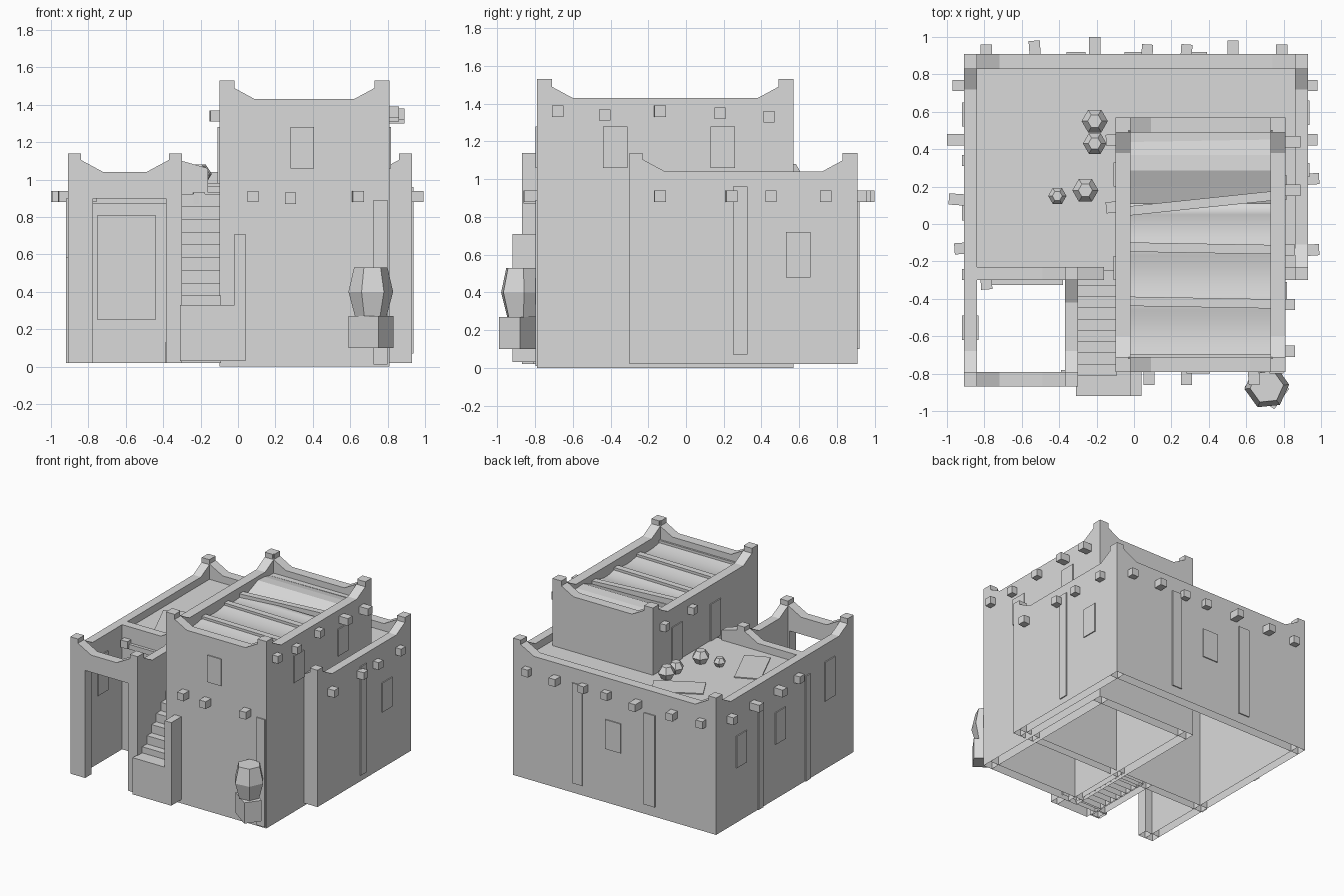
import bpy, bmesh, math, random
from mathutils import Matrix, Vector

if "Cube" in bpy.data.objects:
    bpy.data.objects.remove(bpy.data.objects["Cube"])
random.seed(4)

# The whole model is one plain grey
GREY = bpy.data.materials.new("pale_grey")
GREY.diffuse_color = (0.7, 0.7, 0.7, 1)
GREY.use_nodes = True
GREY.node_tree.nodes["Principled BSDF"].inputs["Base Color"].default_value = GREY.diffuse_color

def finish(name, bm, open_below=False):
    bmesh.ops.recalc_face_normals(bm, faces=bm.faces)
    if open_below:
        low = [f for f in bm.faces if f.normal.z < -.9 and f.calc_center_median().z < .05]
        bmesh.ops.delete(bm, geom=low, context='FACES')
    me = bpy.data.meshes.new(name)
    bm.to_mesh(me)
    bm.free()
    me.materials.append(GREY)
    ob = bpy.data.objects.new(name, me)
    bpy.context.collection.objects.link(ob)
    return ob

def box(name, x, y, z, rot=0.0):
    """Box from ranges, turned about its own vertical axis."""
    bm = bmesh.new()
    size = [r[1] - r[0] for r in (x, y, z)]
    mid = Vector([(r[0] + r[1]) / 2 for r in (x, y, z)])
    mt = Matrix.Translation(mid) @ Matrix.Rotation(math.radians(rot), 4, 'Z') @ Matrix.Diagonal((*size, 1))
    bmesh.ops.create_cube(bm, size=1, matrix=mt)
    return finish(name, bm, True)

def prism(name, prof, c0, c1, axis):
    """Extrude an (along, z) profile across from c0 to c1."""
    bm = bmesh.new()
    def pt(a, c, z):
        return (a, c, z) if axis == 'x' else (c, a, z)
    r0 = [bm.verts.new(pt(a, c0, z)) for a, z in prof]
    r1 = [bm.verts.new(pt(a, c1, z)) for a, z in prof]
    bm.faces.new(r0)
    bm.faces.new(r1[::-1])
    n = len(prof)
    for i in range(n):
        j = (i + 1) % n
        bm.faces.new((r0[i], r1[i], r1[j], r0[j]))
    return finish(name, bm, True)

def wall(name, axis, a0, a1, c0, c1, top, lo=True, hi=True, z0=0.02, hole=None):
    """Wall with raised, sloping corner horns; hole = (start, end, height)."""
    p = [(a0, z0)]
    if hole:
        s, e, h = hole
        p += [(s, z0), (s, h), (e, h), (e, z0)]
    p.append((a1, z0))
    p += [(a1, top + .1), (a1 - .07, top + .1), (a1 - .07, top + .065), (a1 - .19, top)] if hi else [(a1, top)]
    p += [(a0 + .19, top), (a0 + .07, top + .065), (a0 + .07, top + .1), (a0, top + .1)] if lo else [(a0, top)]
    return prism(name, p, c0, c1, axis)

# Main block walls
M = 1.04
F = .98
wall("left_wall", 'y', -.87, .91, -.91, -.84, M)
wall("right_wall", 'y', -.30, .91, .86, .93, M)
wall("back_wall", 'x', -.91, .93, .83, .91, M)
wall("front_inner_wall", 'x', -.91, -.30, -.30, -.23, M, lo=False)
prism("stair_head_wall", [(-.30, .02), (-.10, .02), (-.10, .93), (-.16, .93), (-.16, 1.06), (-.30, 1.10)],
      -.30, -.23, 'x')
wall("front_right_wall", 'x', .74, .93, -.30, -.23, M, lo=False)
box("hidden_partition", (-.1, .8), (-.30, -.23), (.02, .94))
box("main_roof", (-.86, .88), (-.25, .85), (F - .02, F))

# Courtyard walls
wall("courtyard_front_wall", 'x', -.91, -.30, -.87, -.79, M, hole=(-.775, -.385, .90))
wall("stair_side_wall", 'y', -.87, -.23, -.37, -.30, M)

# Tower walls
T = 1.43
for nm, c in (("front", (-.79, -.71)), ("back", (.49, .57))):
    wall("tower_%s_wall" % nm, 'x', -.10, .81, c[0], c[1], T, z0=0)
for nm, c in (("left", (-.10, -.02)), ("right", (.73, .81))):
    wall("tower_%s_wall" % nm, 'y', -.79, .57, c[0], c[1], T, z0=0)

# Stairs
for i in range(9):
    box("stair_step", (-.31, -.09), (-.81 + i * .06, -.26), (.02, .38 + i * .068))
box("stair_base", (-.31, -.02), (-.92, -.78), (.03, .33))
box("stair_post", (-.02, .04), (-.92, -.78), (.03, .71))
box("stair_foot", (-.39, -.31), (-.86, -.78), (.02, .13))

# Tower canopy: lightly sagging canvas, with a raised fold at the back
path = []
for y0, y1 in ((-.72, -.42), (-.42, -.13), (-.13, .11)):
    for s in range(8):
        t = s / 8
        path.append((y0 + (y1 - y0) * t, 1.365 - .02 * math.sin(math.pi * t)))
path += [(.11, 1.33), (.20, 1.365), (.285, 1.40), (.37, 1.395), (.50, 1.365)]
bm = bmesh.new()
rows = [[bm.verts.new((x, y, z)) for x in (-.03, .74)] for y, z in path]
for a, b in zip(rows, rows[1:]):
    bm.faces.new((a[0], a[1], b[1], b[0]))
canvas = finish("canopy_canvas", bm)
for p in canvas.data.polygons:
    p.use_smooth = p.center.y < .1
for y, r in ((-.72, 0), (-.42, -1), (-.13, -1), (.11, 6), (.47, 1)):
    box("canopy_beam", (-.03, .74), (y - .025, y + .025), (1.335, 1.38), r)

# Beam ends sticking out of the walls
def viga(x, y, z, dx, dy, out):
    s, t = .03, random.choice((0, 0, 4, -4))
    cx, cy = x + dx * (out - .04) / 2, y + dy * (out - .04) / 2
    hx = (out + .04) / 2 if dx else s
    hy = (out + .04) / 2 if dy else s
    box("beam_end", (cx - hx, cx + hx), (cy - hy, cy + hy), (z - s, z + s), t)

for x, o in ((-.79, .05), (-.53, .07), (-.21, .09), (.07, .05), (.28, .05), (.53, .07), (.79, .05)):
    viga(x, .91, .91, 0, 1, o)
for y, o in ((.74, .06), (.45, .09), (.13, .08), (-.13, .05)):
    viga(-.91, y, .91, -1, 0, o)
for y, o in ((.74, .05), (.45, .05), (.24, .06), (-.14, .06)):
    viga(.93, y, .91, 1, 0, o)
for y, z in ((-.68, 1.36), (-.43, 1.34), (-.14, 1.36), (.18, 1.35), (.44, 1.33)):
    viga(.81, y, z, 1, 0, .08 if y > .1 else .05)
for y in (.09, .45):
    viga(-.10, y, 1.34, -1, 0, .05)
for x, z in ((.08, .91), (.28, .90), (.64, .91)):
    viga(x, -.79, z, 0, -1, .07)
viga(-.79, -.30, .91, 0, -1, .05)
viga(-.21, -.30, .90, 0, -1, .03)

# Thin plates on walls: shutters, doors and worn plaster strips
def plate(name, axis, at, a0, a1, z0, z1):
    r = (at - .001, at + .0085) if at > 0 or name == "inner_shutter" else (at - .0085, at + .001)
    if axis == 'x':
        box(name, r, (a0, a1), (z0, z1))
    else:
        box(name, (a0, a1), r, (z0, z1))

plate("tower_front_shutter", 'y', -.79, .28, .405, 1.06, 1.28)
for a in (-.44, .13):
    plate("tower_right_shutter", 'x', .81, a, a + .13, 1.06, 1.28)
for a in (-.30, .20):
    plate("tower_left_door", 'x', -.10, a, a + .13, .98, 1.28)
plate("right_shutter", 'x', .93, .53, .66, .48, .72)
plate("back_shutter", 'y', .91, -.05, .09, .46, .70)
for a in (.52, .02):
    plate("left_shutter", 'x', -.91, a, a + .13, .47, .73)
plate("courtyard_shutter", 'x', -.91, -.62, -.49, .58, .90)
plate("inner_shutter", 'x', -.84, -.62, -.49, .58, .90)
plate("courtyard_door", 'y', -.30, -.75, -.44, .25, .81)
box("courtyard_lintel", (-.78, -.38), (-.325, -.29), (.87, .91))
plate("right_strip", 'x', .93, .25, .325, .07, .96)
plate("back_strip", 'y', .91, .30, .39, .10, .92)
plate("back_strip", 'y', .91, -.36, -.26, .10, .85)
plate("left_strip", 'x', -.91, .31, .37, .02, .88)
plate("left_strip", 'x', -.91, -.30, -.24, .02, .88)
plate("tower_strip", 'y', -.79, .725, .80, .01, .89)

# Six-sided pots
def pot(name, x, y, z, prof, turn=0.0):
    bm = bmesh.new()
    rings = [[bm.verts.new((x + r * math.cos(turn + i * math.pi / 3),
                            y + r * math.sin(turn + i * math.pi / 3), z + h)) for i in range(6)] for r, h in prof]
    for a, b in zip(rings, rings[1:]):
        for i in range(6):
            bm.faces.new((a[i], a[(i + 1) % 6], b[(i + 1) % 6], b[i]))
    bm.faces.new(rings[0][::-1])
    bm.faces.new(rings[-1])
    finish(name, bm)

box("jar_stand", (.611, .809), (-.945, -.809), (.10, .27), -36)
pot("tall_jar", .71, -.87, .27, [(.085, 0), (.12, .13), (.09, .26)], .1)
for x, y, s in ((-.21, .55, 1), (-.21, .43, .9), (-.26, .18, 1), (-.41, .15, .7)):
    pot("roof_pot", x, y, F, [(.04 * s, 0), (.07 * s, .05 * s), (.038 * s, .1 * s)])

# Rugs on the roof
box("roof_rug", (-.575, -.185), (.54, .74), (F - .005, F + .008), 29)
box("roof_rug", (-.825, -.435), (-.06, .14), (F - .005, F + .008), -66)
